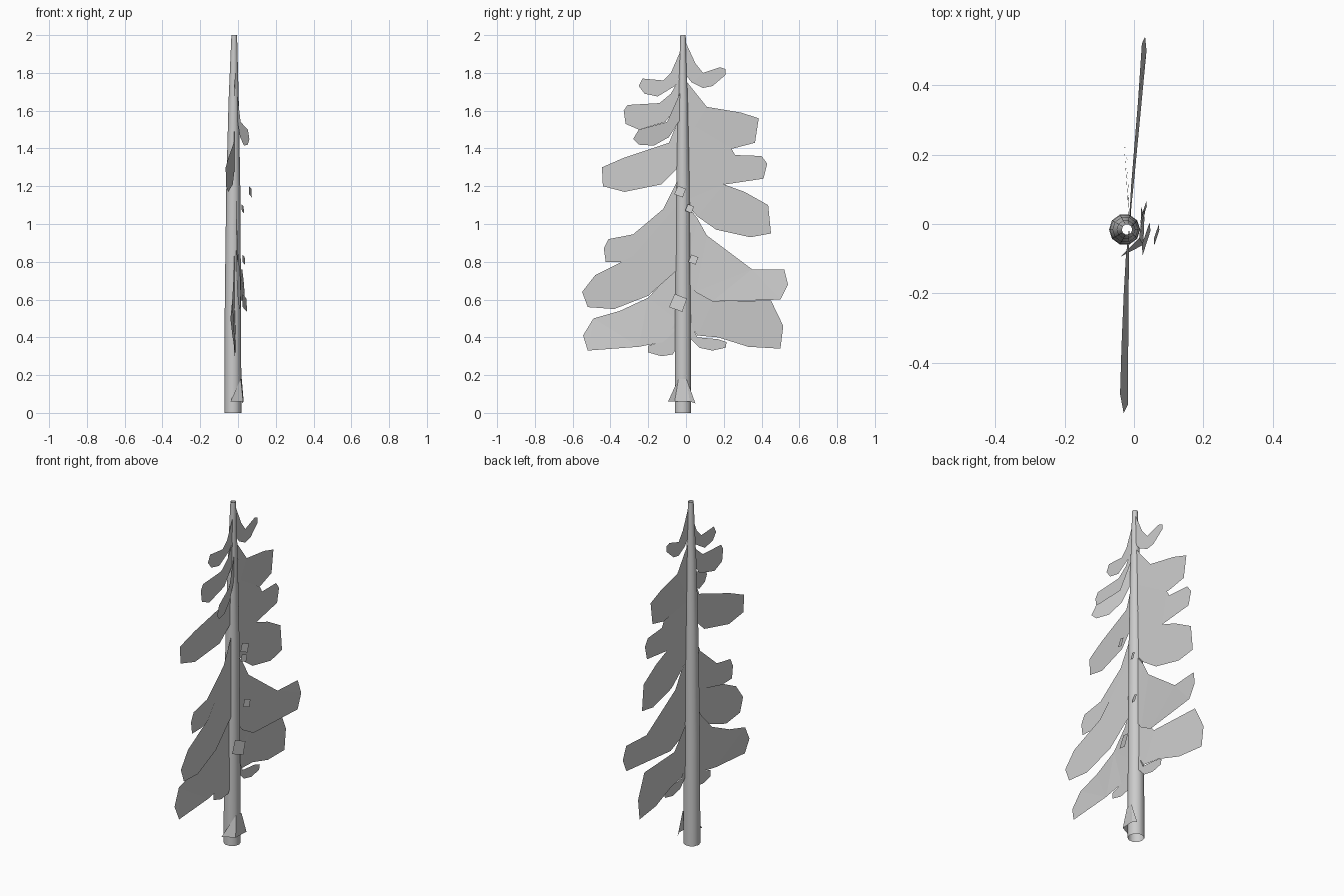
import bpy, bmesh, math

TRUNK_Y = -0.016


def make_object(name, bm):
    mesh = bpy.data.meshes.new(name)
    bm.to_mesh(mesh)
    bm.free()
    obj = bpy.data.objects.new(name, mesh)
    bpy.context.collection.objects.link(obj)
    return obj


def sheet(name, tip_x, outline, tilt=0.0, root_x=-0.012):
    """Thin foliage sheet from a (y, z) outline, swinging out to tip_x and twisting by tilt."""
    reach = max(abs(y) for y, z in outline)
    tip_z = sum(z for y, z in outline if abs(y) > 0.6 * reach) / sum(abs(y) > 0.6 * reach for y, z in outline)
    bm = bmesh.new()
    verts = []
    for y, z in outline:
        t = abs(y) / reach
        x = root_x + (tip_x - root_x) * t + tilt * (z - tip_z) * t
        verts.append(bm.verts.new((x, y, z)))
    face = bm.faces.new(verts)
    face.normal_update()
    if face.normal.x < 0:
        face.normal_flip()
    bmesh.ops.triangulate(bm, faces=[face])
    return make_object(name, bm)


# Tapered trunk, open at both ends
bm = bmesh.new()
sides, rings = 10, []
for z, r, cx in [(0, .045, -.027), (.6, .043, -.027), (1.2, .037, -.025), (1.65, .027, -.023), (2, .015, -.02)]:
    rings.append([bm.verts.new((cx + r * math.cos(2 * math.pi * i / sides),
                                TRUNK_Y + r * math.sin(2 * math.pi * i / sides), z)) for i in range(sides)])
for lo, hi in zip(rings, rings[1:]):
    for i in range(sides):
        j = (i + 1) % sides
        bm.faces.new((lo[i], lo[j], hi[j], hi[i])).smooth = True
make_object("trunk", bm)

# Left branches, top to bottom
sheet("left_branch_1", -.02, [(-.01, 1.96), (-.08, 1.80), (-.12, 1.76), (-.23, 1.77), (-.25, 1.73),
                              (-.22, 1.69), (-.15, 1.675), (-.06, 1.73), (-.01, 1.80)])
sheet("left_branch_2", -.01, [(-.02, 1.80), (-.08, 1.69), (-.14, 1.64), (-.31, 1.63), (-.33, 1.60),
                              (-.32, 1.53), (-.25, 1.50), (-.11, 1.54), (-.02, 1.66)])
sheet("left_branch_3", .06, [(-.02, 1.72), (-.10, 1.54), (-.25, 1.50), (-.28, 1.45), (-.25, 1.42),
                             (-.17, 1.415), (-.09, 1.46), (-.02, 1.57)])
sheet("left_branch_4", -.065, [(-.02, 1.60), (-.09, 1.43), (-.33, 1.35), (-.445, 1.30), (-.44, 1.20),
                               (-.325, 1.17), (-.13, 1.21), (-.05, 1.29), (-.01, 1.4)])
sheet("left_branch_5", 0, [(-.01, 1.31), (-.06, 1.20), (-.12, 1.08), (-.28, .945), (-.41, .92),
                           (-.435, .87), (-.425, .80), (-.33, .80), (-.02, .88)])
sheet("left_branch_6", .015, [(-.02, 1.13), (-.28, .83), (-.48, .73), (-.55, .64), (-.52, .56),
                              (-.38, .55), (-.2, .62), (-.02, .78)])
sheet("left_branch_7", -.035, [(-.02, .95), (-.1, .72), (-.2, .61), (-.35, .54), (-.49, .50), (-.545, .41),
                               (-.52, .33), (-.25, .35), (-.12, .375), (-.02, .47)], tilt=-.15)
sheet("left_branch_8", -.02, [(-.01, .55), (-.12, .38), (-.2, .355), (-.2, .32), (-.13, .30),
                              (-.07, .31), (-.02, .39)])

# Right branches, top to bottom
sheet("right_branch_1", -.02, [(-.01, 1.98), (.05, 1.85), (.09, 1.80), (.18, 1.83), (.21, 1.82),
                               (.21, 1.79), (.14, 1.73), (.09, 1.72), (.03, 1.75), (-.01, 1.80)])
sheet("right_branch_2", -.04, [(-.01, 1.77), (.11, 1.62), (.29, 1.59), (.385, 1.56), (.365, 1.43),
                               (.25, 1.40), (-.01, 1.42)])
sheet("right_branch_3", -.035, [(-.01, 1.55), (.24, 1.40), (.26, 1.365), (.40, 1.36), (.43, 1.32),
                                (.41, 1.24), (.21, 1.21), (-.01, 1.22)])
sheet("right_branch_4", -.03, [(-.01, 1.40), (.20, 1.21), (.31, 1.17), (.435, 1.10), (.45, .95),
                               (.34, .93), (.16, .97), (.06, 1.04), (-.01, 1.12)])
sheet("right_branch_5", .03, [(-.01, 1.12), (.06, 1.03), (.11, .94), (.35, .76), (.52, .76), (.54, .68),
                              (.5, .6), (.14, .59), (.05, .64), (-.01, .72)], tilt=-.1)
sheet("right_branch_6", -.05, [(-.01, .74), (.14, .59), (.45, .595), (.515, .46), (.50, .34),
                               (.33, .35), (.17, .40), (.06, .41), (-.01, .52)])
sheet("right_branch_7", -.01, [(-.01, .55), (.06, .40), (.17, .39), (.215, .375), (.21, .345),
                               (.14, .33), (.07, .345), (-.01, .43)])

# Small loose leaves on the trunk's side
for i, (x, y, z, s) in enumerate([(.065, -.03, 1.17, .032), (.025, .02, 1.08, .025),
                                  (.03, .04, .81, .028), (.035, -.04, .58, .05)]):
    bm = bmesh.new()
    bm.faces.new([bm.verts.new((x + dx * s, y + dy * s, z + dz * s))
                  for dx, dy, dz in [(-.2, -1, -.4), (.25, .4, -.9), (.2, .9, .5), (-.25, -.4, 1)]])
    make_object(f"trunk_leaf_{i + 1}", bm)

# Folded root flare at the base
bm = bmesh.new()
v = [bm.verts.new(p) for p in [(-.04, -.095, .06), (.027, -.06, .06), (.03, .02, .06), (.02, .05, .05),
                               (.015, -.04, .18), (.02, .003, .18)]]
for idx in [(0, 1, 4), (1, 2, 5, 4), (2, 3, 5)]:
    bm.faces.new([v[i] for i in idx])
make_object("root_flare", bm)
